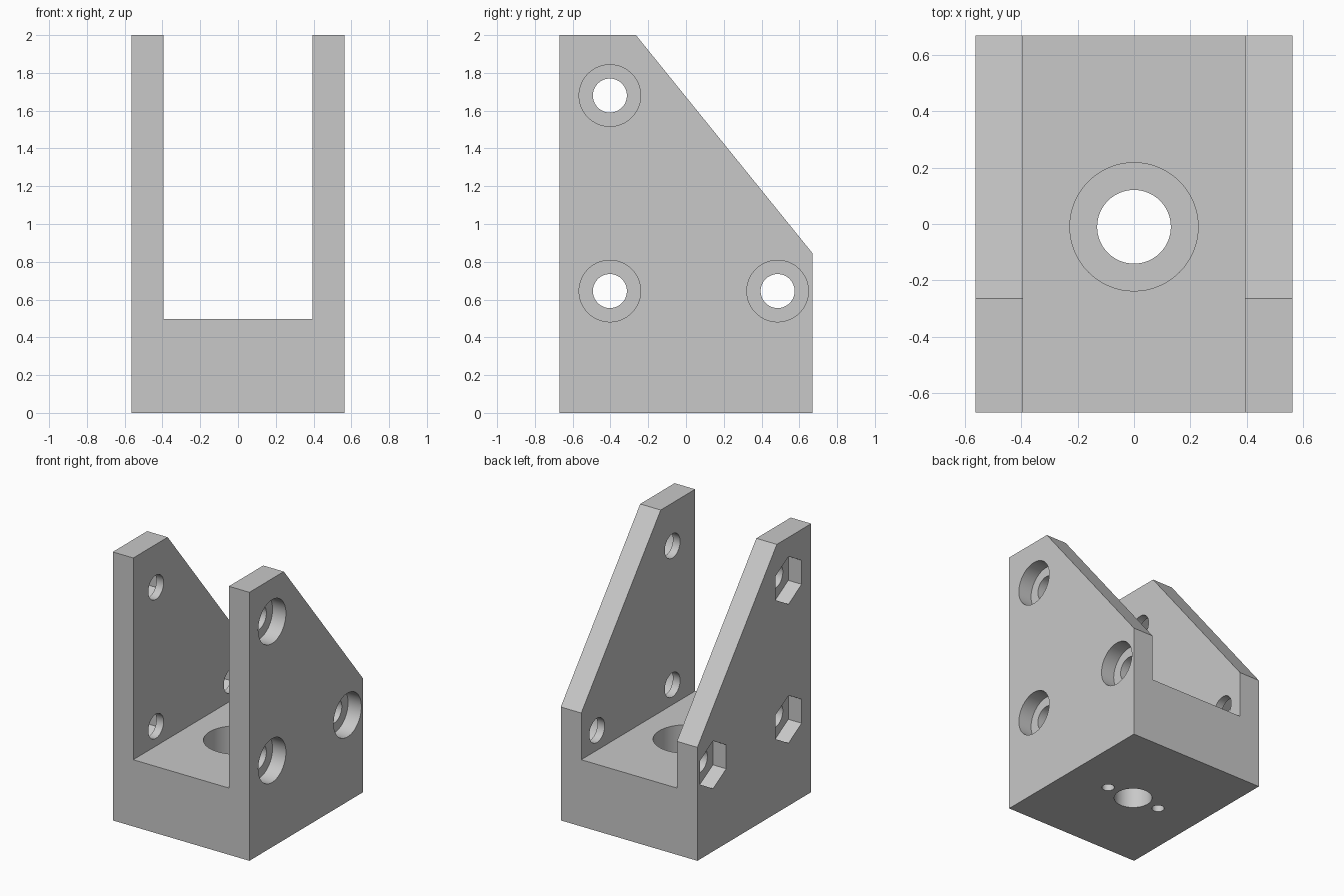
import bpy, bmesh, math
from mathutils import Vector

cube = bpy.data.objects.get("Cube")
if cube:
    bpy.data.objects.remove(cube, do_unlink=True)

grey = bpy.data.materials.new("plain_grey")
grey.use_nodes = True
colour = (0.58, 0.58, 0.58, 1)
grey.diffuse_color = colour
grey.node_tree.nodes["Principled BSDF"].inputs["Base Color"].default_value = colour


def prism(name, outline, axis, low, high):
    """Extrude a flat outline between two positions along the x or z axis."""
    def place(p, d):
        return Vector((d, p[0], p[1]) if axis == "x" else (p[0], p[1], d))
    bm = bmesh.new()
    face = bm.faces.new([bm.verts.new(place(p, low)) for p in outline])
    grown = bmesh.ops.extrude_face_region(bm, geom=[face])["geom"]
    shift = place((0, 0), high - low)
    bmesh.ops.translate(bm, vec=shift, verts=[v for v in grown if isinstance(v, bmesh.types.BMVert)])
    bmesh.ops.recalc_face_normals(bm, faces=bm.faces)
    mesh = bpy.data.meshes.new(name)
    bm.to_mesh(mesh)
    bm.free()
    mesh.materials.append(grey)
    obj = bpy.data.objects.new(name, mesh)
    bpy.context.collection.objects.link(obj)
    return obj


def ring(centre, radius, sides=64):
    """Regular outline with one corner at the top."""
    turns = [math.tau * i / sides for i in range(sides)]
    return [(centre[0] + radius * math.sin(t), centre[1] + radius * math.cos(t)) for t in turns]


HALF_W, HALF_D, INNER, FLOOR = 0.563, 0.67, 0.394, 0.497
POCKET = 0.11
OVER = 0.1

# Body: side profile with a sloped back, extruded across the full width
profile = [(-HALF_D, 0), (HALF_D, 0), (HALF_D, 0.845), (-0.265, 2), (-HALF_D, 2)]
bracket = prism("bracket", profile, "x", -HALF_W, HALF_W)

# Channel between the two side walls
edge = HALF_D + OVER
channel = [(-INNER, -edge), (INNER, -edge), (INNER, edge), (-INNER, edge)]
cutters = [prism("channel_cutter", channel, "z", FLOOR, 2 + OVER)]

# Bolt holes, round recesses on the left wall, hexagonal nut pockets on the right
for spot in [(-0.403, 1.68), (-0.403, 0.645), (0.485, 0.645)]:
    cutters += [
        prism("bolt_hole_cutter", ring(spot, 0.09), "x", -HALF_W - OVER, HALF_W + OVER),
        prism("bolt_head_cutter", ring(spot, 0.163), "x", HALF_W - POCKET, HALF_W + OVER),
        prism("nut_pocket_cutter", ring(spot, 0.178, 6), "x", -HALF_W - OVER, -HALF_W + POCKET),
    ]

# Stepped hole through the base, with two small blind holes underneath
middle = (0, -0.01)
cutters += [
    prism("base_hole_cutter", ring(middle, 0.131), "z", -OVER, FLOOR + OVER),
    prism("base_recess_cutter", ring(middle, 0.228), "z", 0.2, FLOOR + OVER),
]
for side in (-1, 1):
    cutters.append(prism("pin_hole_cutter", ring((side * 0.225, -0.01), 0.043, 32), "z", -OVER, 0.12))

# Cut everything, then keep only the finished bracket
bpy.context.view_layer.objects.active = bracket
for cutter in cutters:
    cutter.hide_render = True
    mod = bracket.modifiers.new("cut", "BOOLEAN")
    mod.operation = "DIFFERENCE"
    mod.solver = "EXACT"
    mod.object = cutter
    bpy.ops.object.modifier_apply(modifier=mod.name)
for cutter in cutters:
    bpy.data.objects.remove(cutter, do_unlink=True)

bpy.ops.object.select_all(action="DESELECT")
bracket.select_set(True)
bpy.ops.object.shade_smooth_by_angle(angle=math.radians(30))
